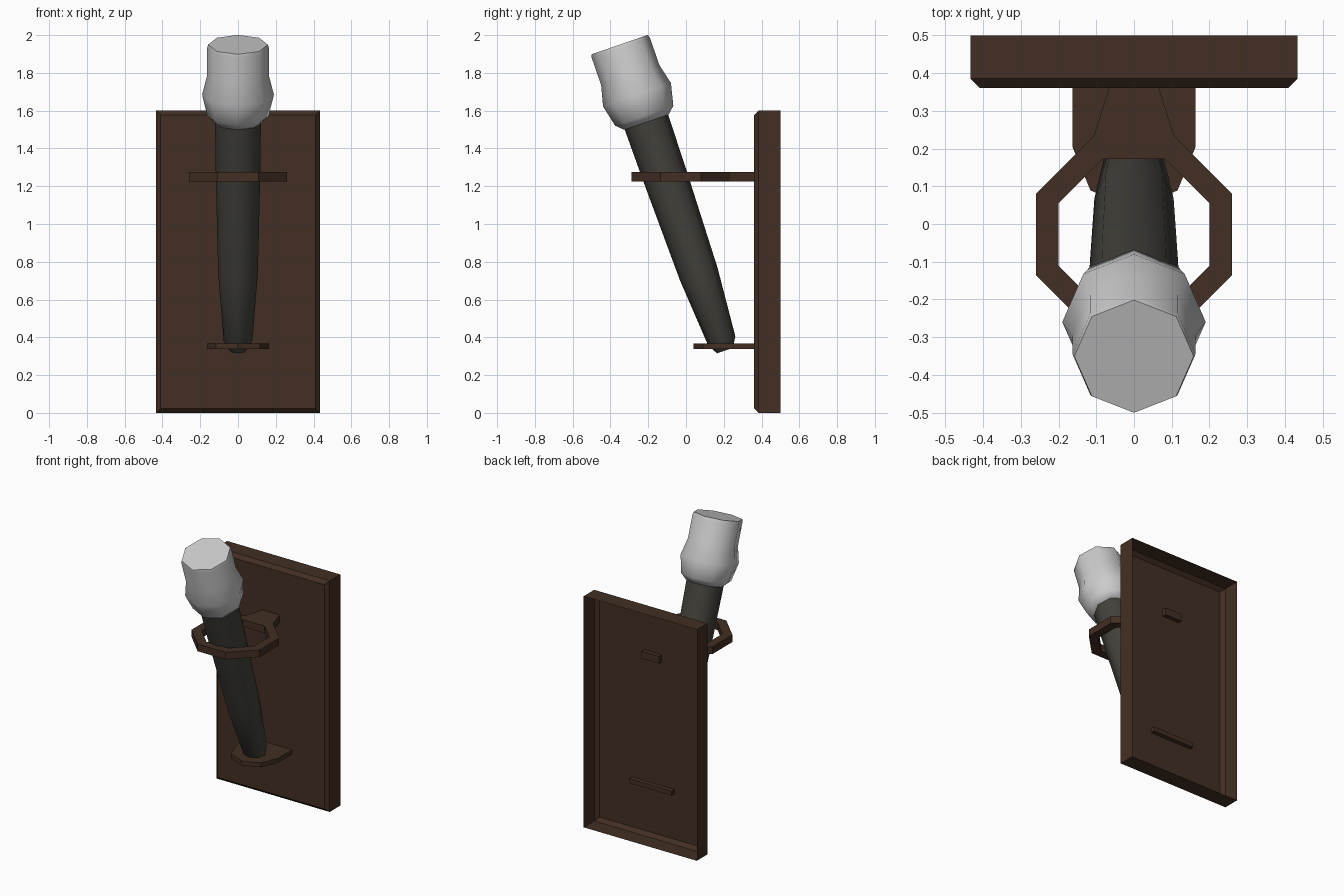
import bpy, bmesh, math
from mathutils import Matrix

if "Cube" in bpy.data.objects:
    bpy.data.objects.remove(bpy.data.objects["Cube"])


def material(name, rgb):
    m = bpy.data.materials.new(name)
    m.diffuse_color = (*rgb, 1)
    m.use_nodes = True
    m.node_tree.nodes["Principled BSDF"].inputs["Base Color"].default_value = m.diffuse_color
    return m


wood = material("dark_wood", (0.055, 0.028, 0.017))
grip = material("charcoal_grip", (0.055, 0.053, 0.044))


def make(name, bm, mat=None, smooth=None):
    bmesh.ops.recalc_face_normals(bm, faces=bm.faces[:])
    me = bpy.data.meshes.new(name)
    bm.to_mesh(me)
    bm.free()
    ob = bpy.data.objects.new(name, me)
    bpy.context.collection.objects.link(ob)
    if mat:
        me.materials.append(mat)
    if smooth:
        bpy.ops.object.select_all(action='DESELECT')
        bpy.context.view_layer.objects.active = ob
        ob.select_set(True)
        bpy.ops.object.shade_smooth_by_angle(angle=math.radians(smooth))
    return ob


def loft(bm, rings, caps, closed=False):
    """Skin rings of points; cap the listed ring indices."""
    vs = [[bm.verts.new(p) for p in r] for r in rings]
    pairs = list(zip(vs, vs[1:])) + ([(vs[-1], vs[0])] if closed else [])
    for a, b in pairs:
        n = len(a)
        for i in range(n):
            j = (i + 1) % n
            bm.faces.new((a[i], a[j], b[j], b[i]))
    for i in caps:
        bm.faces.new(vs[i])


def octagon(radius, cx, cy, z, phase=0.0):
    return [(cx + radius * math.cos(phase + math.pi / 4 * i),
             cy + radius * math.sin(phase + math.pi / 4 * i), z) for i in range(8)]


def slab(bm, outline, z0, z1):
    loft(bm, [[(x, y, z) for x, y in outline] for z in (z0, z1)], (0, 1))


# wall plate: thin pan with chamfered front and open back
def plate_ring(inset, y):
    x, lo, hi = 0.433 - inset, inset, 1.6 - inset
    return [(-x, y, lo), (x, y, lo), (x, y, hi), (-x, y, hi)]


bm = bmesh.new()
loft(bm, [plate_ring(0.024, 0.36), plate_ring(0, 0.385), plate_ring(0, 0.5)], (0,))
# keep the outward side facing the front
plate = make("wall_plate", bm, wood)
if max(plate.data.polygons, key=lambda p: p.area).normal.y > 0:
    plate.data.flip_normals()

# upper holder: octagonal hoop
bm = bmesh.new()
k, ph = 1 / math.cos(math.pi / 8), math.pi / 8
hoop = [(0.26, 1.225), (0.26, 1.275), (0.2, 1.275), (0.2, 1.225)]
loft(bm, [octagon(r * k, 0, -0.028, z, ph) for r, z in hoop], (), closed=True)
make("holder_hoop", bm, wood)

# tapered arm from hoop to plate
bm = bmesh.new()
slab(bm, [(-0.107, 0.232), (0.107, 0.232), (0.066, 0.36), (0.066, 0.39),
          (-0.066, 0.39), (-0.066, 0.36)], 1.225, 1.275)
make("holder_arm", bm, wood)

# lower rest: half octagon shelf
bm = bmesh.new()
half = [p[:2] for p in octagon(0.163, 0, 0.204, 0, math.pi)[:5]]
slab(bm, half + [(0.163, 0.39), (-0.163, 0.39)], 0.337, 0.368)
make("lower_rest", bm, wood)

# torch parts are lofted upright, then leaned forward
lean = Matrix.Translation((0, 0.207, 0.33)) @ Matrix.Rotation(math.radians(19), 4, 'X')


def torch_part(name, profile, mat, smooth):
    bm = bmesh.new()
    loft(bm, [octagon(r, 0, 0, s) for s, r in profile], (0, -1))
    bm.transform(lean)
    make(name, bm, mat, smooth)


torch_part("torch_handle", [(0, 0.045), (0.055, 0.076), (0.43, 0.105),
                            (0.95, 0.117), (1.30, 0.122)], grip, 50)
torch_part("torch_head", [(1.279, 0.125), (1.315, 0.163), (1.433, 0.19),
                          (1.542, 0.163), (1.695, 0.163), (1.713, 0.158)], None, 50)
